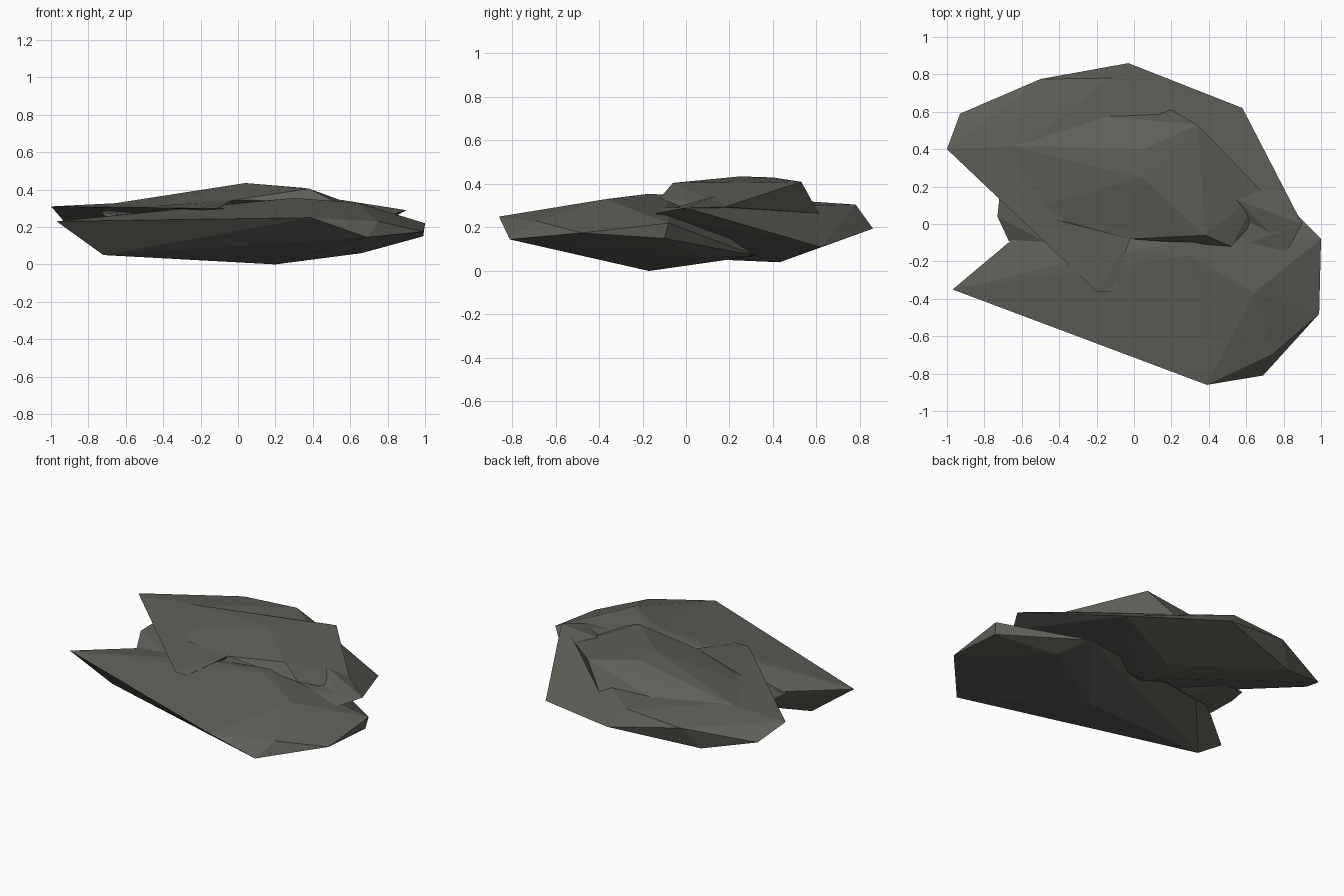
import bpy
import bmesh

# Remove the default object
default_cube = bpy.data.objects.get("Cube")
if default_cube is not None:
    bpy.data.objects.remove(default_cube, do_unlink=True)


def make_material(name, colour):
    material = bpy.data.materials.new(name)
    material.use_nodes = True
    material.diffuse_color = colour
    shader = next(node for node in material.node_tree.nodes
                  if node.type == "BSDF_PRINCIPLED")
    shader.inputs["Base Color"].default_value = colour
    shader.inputs["Roughness"].default_value = .9
    return material


def make_rock(name, corners, material):
    """Wrap a faceted stone slab around its corner points."""
    bm = bmesh.new()
    for corner in corners:
        bm.verts.new(corner)
    hull = bmesh.ops.convex_hull(bm, input=list(bm.verts))
    # Corners swallowed by the slab are not part of its surface
    buried = {item for item in hull["geom_interior"] + hull["geom_unused"]
              if isinstance(item, bmesh.types.BMVert)}
    bmesh.ops.delete(bm, geom=list(buried), context="VERTS")
    bmesh.ops.recalc_face_normals(bm, faces=list(bm.faces))
    for face in bm.faces:
        face.smooth = False
    mesh = bpy.data.meshes.new(name)
    bm.to_mesh(mesh)
    bm.free()
    mesh.materials.append(material)
    rock = bpy.data.objects.new(name, mesh)
    bpy.context.scene.collection.objects.link(rock)
    return rock


stone = make_material("dark grey stone", (.115, .115, .1, 1))

# Broad front slab with a pointed end
front_rim = [
    (-.97, -.35, .23), (.39, -.86, .25), (.75, -.69, .23),
    (.99, -.48, .175), (1, -.08, .22), (.99, -.1, .15),
    (-.6, -.04, .23), (.6, .32, .07),
]
front_crown = [
    (.64, -.37, .33), (.3, -.17, .355), (.3, -.09, .35), (-.1, -.15, .32),
]
front_underside = [
    (.69, -.81, .145), (-.72, -.27, .05), (.2, -.17, 0),
    (.66, .07, .06), (-.42, .07, .15),
]
make_rock("front_slab", front_rim + front_crown + front_underside, stone)

# Broad back slab overhanging the front one
back_rim = [
    (-1, .4, .31), (-.93, .59, .23), (-.5, .775, .28),
    (-.03, .86, .195), (.58, .62, .11), (.9, 0, .29),
    (.82, -.14, .265), (-.2, -.36, .3), (-.12, -.36, .3),
]
back_crown = [
    (-.12, .78, .305), (.2, .6, .27), (.66, .17, .3), (-.6, .42, .33),
]
back_underside = [(.1, .43, .04), (-.6, .7, .145), (.1, .2, .05)]
make_rock("back_slab", back_rim + back_crown + back_underside, stone)

# Raised cap on the back slab
cap_corners = [
    (.04, .25, .435), (.05, .4, .43), (.34, .53, .41),
    (.38, -.06, .405), (.68, .18, .295), (.2, .61, .265),
    (-.2, .58, .3), (-.67, .42, .325), (-.6, .07, .29),
    (-.02, -.08, .345), (.52, -.12, .335), (.63, 0, .285),
    (.2, .2, .2),
]
make_rock("raised_cap", cap_corners, stone)

# Tongue sloping from the cap down to the front tip
tongue_corners = [
    (-.2, -.36, .3), (-.12, -.36, .298), (-.02, -.08, .345),
    (-.6, .07, .3), (-.1, 0, .25),
]
make_rock("front_tongue", tongue_corners, stone)

# Shoulder easing the cap into the pointed corner
shoulder_corners = [
    (.55, .13, .345), (.9, 0, .29), (.82, -.14, .265),
    (.62, 0, .29), (.68, .18, .295), (.6, .1, .2),
]
make_rock("corner_shoulder", shoulder_corners, stone)

# Small thin stone wedged between the slabs
wedge_corners = [
    (-.67, -.09, .225), (-.73, .04, .275), (-.72, .14, .285),
    (-.45, -.11, .255), (-.2, .2, .28), (-.4, -.06, .2),
    (-.5, .2, .23),
]
make_rock("wedged_stone", wedge_corners, stone)
